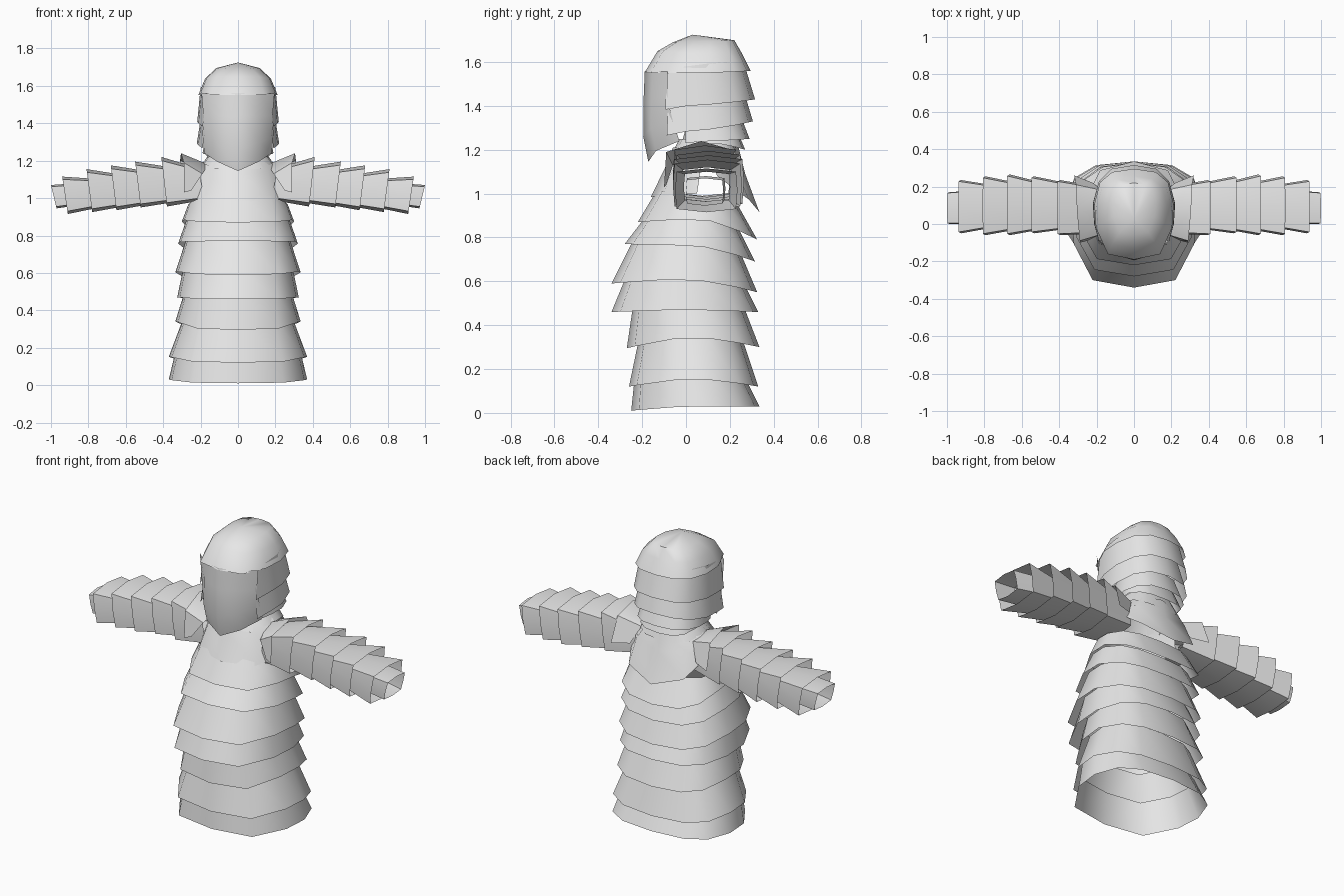
import bpy
import math

steel = bpy.data.materials.new("pale_grey_plate")
steel.diffuse_color = (0.8, 0.8, 0.8, 1)


def loft(name, rings, closed=True, cap=None):
    """Skin a sheet through rings of points; cap is an optional closing top point."""
    n = len(rings[0])
    verts = [p for r in rings for p in r]
    faces = []
    for r in range(len(rings) - 1):
        for i in range(n if closed else n - 1):
            j = (i + 1) % n
            faces.append((r * n + i, (r + 1) * n + i, (r + 1) * n + j, r * n + j))
    if cap:
        verts.append(cap)
        faces += [(i, (i + 1) % n, len(verts) - 1) for i in range(n)]
    me = bpy.data.meshes.new(name)
    me.from_pydata(verts, [], faces)
    me.materials.append(steel)
    ob = bpy.data.objects.new(name, me)
    bpy.context.collection.objects.link(ob)
    bpy.ops.object.select_all(action='DESELECT')
    ob.select_set(True)
    bpy.context.view_layer.objects.active = ob
    bpy.ops.object.shade_smooth_by_angle(angle=math.radians(50))
    return ob


# Twelve-sided outline, starting at the front and running round the right side
HALF = [(0, -1), (.66, -.88), (.96, -.3), (1, .22), (.86, .7), (.55, .93), (0, 1)]
OUTLINE = HALF + [(-x, y) for x, y in HALF[-2:0:-1]]


def ring(w, yf, yb, zf, zs, zb, pts=OUTLINE):
    """Outline of half width w from yf to yb; height blends front, side, back."""
    out = []
    for x, y in pts:
        z = zs + ((zf - zs) if y < 0 else (zb - zs)) * abs(y) ** 1.5
        out.append((w * x, (yf + yb) / 2 + y * (yb - yf) / 2, z))
    return out


# Torso: overlapping flared bands, each a top ring and a bottom ring
BANDS = [
    ((.325, -.23, .25, .20, .22, .20), (.37, -.25, .335, .01, .03, .03)),
    ((.285, -.21, .25, .36, .38, .36), (.37, -.26, .33, .12, .155, .12)),
    ((.285, -.24, .25, .50, .50, .52), (.335, -.27, .335, .295, .345, .30)),
    ((.29, -.27, .25, .63, .64, .62), (.325, -.34, .33, .46, .47, .46)),
    ((.275, -.235, .24, .80, .79, .75), (.335, -.34, .325, .59, .61, .55)),
    ((.275, -.18, .235, .90, .89, .85), (.32, -.28, .315, .77, .765, .69)),
    ((.265, -.13, .235, 1.02, .97, .95), (.30, -.22, .325, .87, .885, .79)),
]
for k, (top, bottom) in enumerate(BANDS):
    loft("torso_band_%d" % (k + 1), [ring(*top), ring(*bottom)])

# Chest plate and upper back plate, open at the armholes
FRONT = [(-.97, .0), (-.7, -.75), (0, -1), (.7, -.75), (.97, .0)]
BACK = [(-x, -y) for x, y in FRONT]
loft("chest_plate", [ring(.16, -.06, .22, 1.21, 1.22, 1.22, FRONT),
                     ring(.23, -.09, .24, 1.13, 1.16, 1.15, FRONT),
                     ring(.27, -.16, .26, .985, 1.0, 1.0, FRONT)], False)
loft("back_plate", [ring(.16, -.05, .24, 1.2, 1.21, 1.21, BACK),
                    ring(.24, -.05, .27, 1.1, 1.16, 1.09, BACK),
                    ring(.26, -.05, .335, .9, 1.08, .915, BACK)], False)

# Collar rings round the neck
loft("collar_lower", [ring(.14, -.03, .21, 1.25, 1.25, 1.26),
                      ring(.19, -.08, .25, 1.15, 1.19, 1.15)])
loft("collar_upper", [ring(.15, -.0, .22, 1.30, 1.31, 1.32),
                      ring(.17, -.02, .27, 1.23, 1.23, 1.2)])

# Sleeves: flared segments as (x, top, bottom, front, back) at both ends
SLEEVES = [
    ((.21, 1.16, .99, -.05, .20), (.41, 1.22, .955, -.06, .235)),
    ((.33, 1.16, .985, -.02, .21), (.55, 1.195, .95, -.05, .255)),
    ((.46, 1.14, .975, -.02, .21), (.68, 1.175, .935, -.06, .265)),
    ((.59, 1.12, .965, -.02, .21), (.81, 1.155, .925, -.06, .255)),
    ((.72, 1.10, .96, -.01, .20), (.94, 1.115, .915, -.05, .235)),
    ((.86, 1.08, .965, .0, .18), (1.0, 1.07, .945, -.0, .17)),
]
SECTION = [(-.95, -.85), (-1, 0), (-.95, .85), (0, 1), (.95, .85), (1, 0), (.95, -.85), (0, -1)]


def cuff(s, x, top, bot, yf, yb):
    """Boxy sleeve section whose lower edge leans back towards the body."""
    return [(s * (x - .015 * (1 - v)), (yf + yb) / 2 + u * (yb - yf) / 2,
             (top + bot) / 2 + v * (top - bot) / 2) for u, v in SECTION]


for s, side in ((1, "right"), (-1, "left")):
    for k, (a, b) in enumerate(SLEEVES):
        rings = [cuff(s, *a), cuff(s, *b)]
        if s > 0:
            rings = [r[::-1] for r in rings]
        loft("%s_sleeve_%d" % (side, k + 1), rings)
    # Raised shoulder flap arching over the top of the sleeve
    inner = [(.25, -.09, 1.04), (.19, -.06, 1.13), (.16, .06, 1.18), (.17, .18, 1.16), (.22, .22, 1.06)]
    outer = [(.29, -.10, 1.03), (.29, -.09, 1.19), (.305, .07, 1.24), (.31, .21, 1.20), (.32, .26, 1.05)]
    flap = [[(s * x, y, z) for x, y, z in r] for r in (inner, outer)]
    if s < 0:
        flap = [r[::-1] for r in flap]
    loft(side + "_shoulder_flap", flap, False)

# Helmet dome
loft("helmet_dome", [ring(.115, -.06, .22, 1.69, 1.695, 1.70),
                     ring(.175, -.13, .255, 1.65, 1.64, 1.64),
                     ring(.212, -.19, .295, 1.55, 1.55, 1.56)], cap=(0, .03, 1.725))

# Face mask hanging from the dome, pointed at the chin
def mask_row(w, yf, yr, zc, zm, ze):
    right = [(w * .62, yf + .035, zm), (w, yr, ze)]
    return [(-x, y, z) for x, y, z in right[::-1]] + [(0, yf, zc)] + right


loft("face_mask", [mask_row(.195, -.188, -.085, 1.56, 1.56, 1.56),
                   mask_row(.185, -.193, -.085, 1.44, 1.44, 1.44),
                   mask_row(.19, -.195, -.06, 1.26, 1.30, 1.33),
                   mask_row(.18, -.172, -.03, 1.145, 1.195, 1.24)], False)

# Helmet side and neck plates, open at the face
WRAP = [(.86, -.62), (.97, -.25), (1, .2), (.86, .66), (.55, .92), (0, 1)]
WRAP = WRAP + [(-x, y) for x, y in WRAP[-2::-1]]
PLATES = [
    ((.20, -.17, .26, 1.50, 1.59, 1.61), (.218, -.19, .315, 1.36, 1.405, 1.43)),
    ((.195, -.16, .26, 1.42, 1.45, 1.48), (.22, -.18, .305, 1.24, 1.29, 1.33)),
    ((.165, -.06, .24, 1.34, 1.35, 1.38), (.19, -.07, .29, 1.22, 1.24, 1.25)),
]
for k, (a, b) in enumerate(PLATES):
    loft("helmet_neck_plate_%d" % (k + 1), [ring(*a, WRAP), ring(*b, WRAP)], False)
